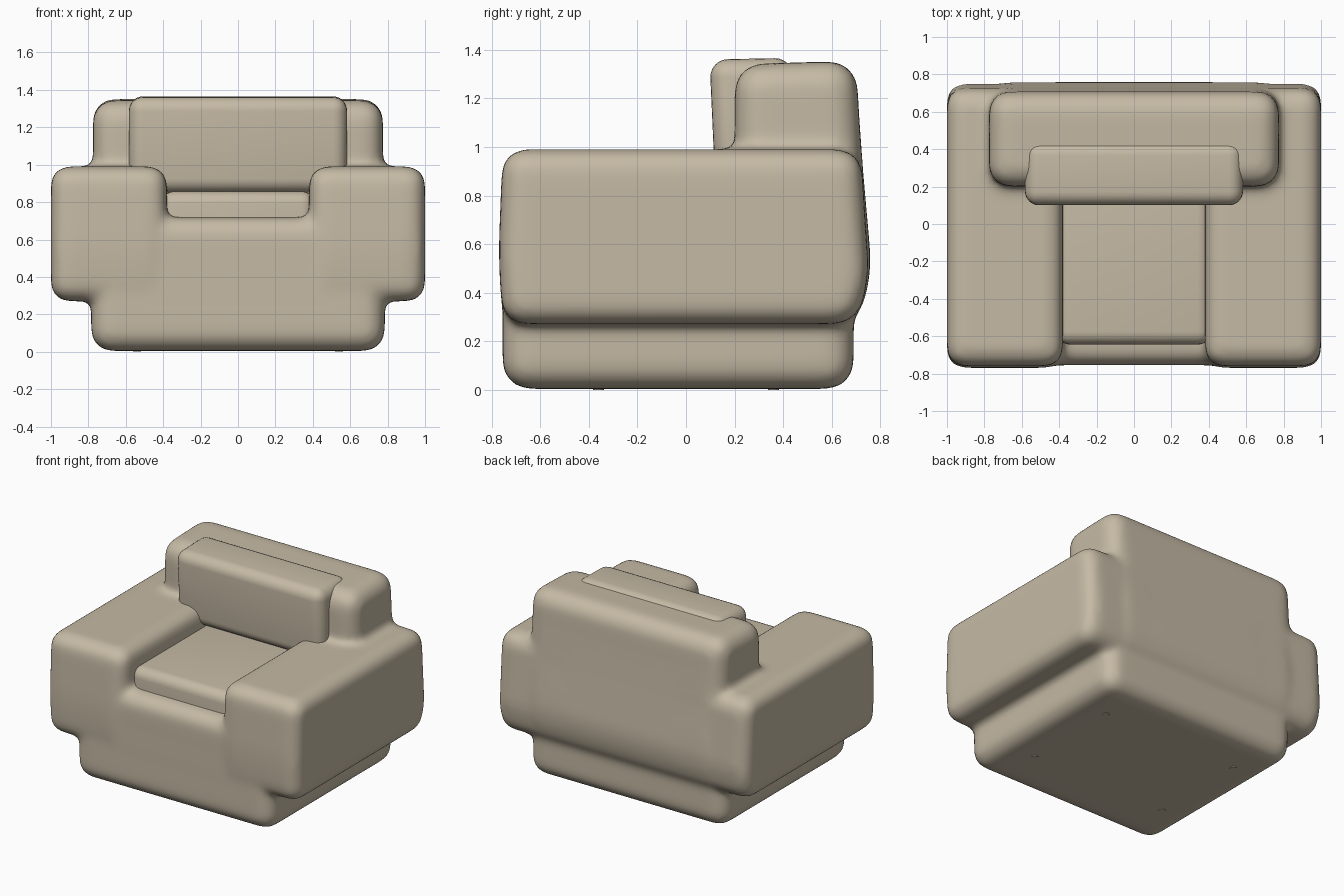
import bpy, bmesh, math
from mathutils import Matrix, Vector

if "Cube" in bpy.data.objects:
    bpy.data.objects.remove(bpy.data.objects["Cube"])

fabric = bpy.data.materials.new("beige_fabric")
fabric.diffuse_color = (0.56, 0.49, 0.375, 1)
fabric.use_nodes = True
fabric.node_tree.nodes["Principled BSDF"].inputs["Base Color"].default_value = fabric.diffuse_color


def add_prism(bm, profile, x0, x1, radius, segments=6):
    """Extrude a (y, z) profile from x0 to x1 and round every edge."""
    part = bmesh.new()
    ends = [[part.verts.new((x, y, z)) for y, z in profile] for x in (x0, x1)]
    part.faces.new(ends[0])
    part.faces.new(ends[1][::-1])
    n = len(profile)
    for i in range(n):
        j = (i + 1) % n
        part.faces.new((ends[0][j], ends[0][i], ends[1][i], ends[1][j]))
    bmesh.ops.recalc_face_normals(part, faces=part.faces)
    bmesh.ops.bevel(part, geom=part.edges[:], offset=radius, segments=segments,
                    profile=0.5, affect='EDGES', clamp_overlap=True)
    bmesh.ops.recalc_face_normals(part, faces=part.faces)
    temp = bpy.data.meshes.new("temp")
    part.to_mesh(temp)
    part.free()
    bm.from_mesh(temp)
    bpy.data.meshes.remove(temp)


def rect(y0, y1, z0, z1):
    return [(y0, z0), (y1, z0), (y1, z1), (y0, z1)]


def finish(bm, name):
    for f in bm.faces:
        f.smooth = True
    mesh = bpy.data.meshes.new(name)
    bm.to_mesh(mesh)
    bm.free()
    mesh.materials.append(fabric)
    ob = bpy.data.objects.new(name, mesh)
    bpy.context.collection.objects.link(ob)
    return ob


# Upholstered body: base, front panel, arms and backrest melted together
bm = bmesh.new()
add_prism(bm, rect(-0.755, 0.69, 0.004, 0.55), -0.785, 0.785, 0.11)
add_prism(bm, rect(-0.755, -0.40, 0.2, 0.72), -0.6, 0.6, 0.1)
arm = [(-0.755, 0.27), (0.70, 0.27), (0.755, 0.45), (0.72, 0.99), (-0.755, 0.99),
       (-0.772, 0.55)]
for s in (-1, 1):
    add_prism(bm, arm, *sorted((s * 0.38, s * 1.0)), 0.13)
add_prism(bm, [(0.20, 0.3), (0.69, 0.25), (0.768, 0.46), (0.72, 1.0),
               (0.70, 1.355), (0.20, 1.34)], -0.775, 0.775, 0.11)
body = finish(bm, "body")
remesh = body.modifiers.new("fuse", 'REMESH')
remesh.mode = 'VOXEL'
remesh.voxel_size = 0.022
remesh.use_smooth_shade = True
soften = body.modifiers.new("soften", 'SMOOTH')
soften.factor = 0.5
soften.iterations = 14

# Seat cushion
bm = bmesh.new()
add_prism(bm, rect(-0.645, 0.35, 0.45, 0.858), -0.41, 0.41, 0.07)
finish(bm, "seat_cushion")

# Back cushion, leaning slightly forward at the top
bm = bmesh.new()
add_prism(bm, [(0.12, 0.85), (0.45, 0.85), (0.44, 1.367), (0.097, 1.36)],
          -0.583, 0.583, 0.075)
finish(bm, "back_cushion")

# Four small round feet
bm = bmesh.new()
for x in (-0.54, 0.54):
    for y in (-0.36, 0.36):
        bmesh.ops.create_cone(bm, cap_ends=True, segments=16, radius1=0.022,
                              radius2=0.03, depth=0.03,
                              matrix=Matrix.Translation((x, y, 0.015)))
feet = finish(bm, "feet")
for p in feet.data.polygons:
    p.use_smooth = len(p.vertices) == 4
